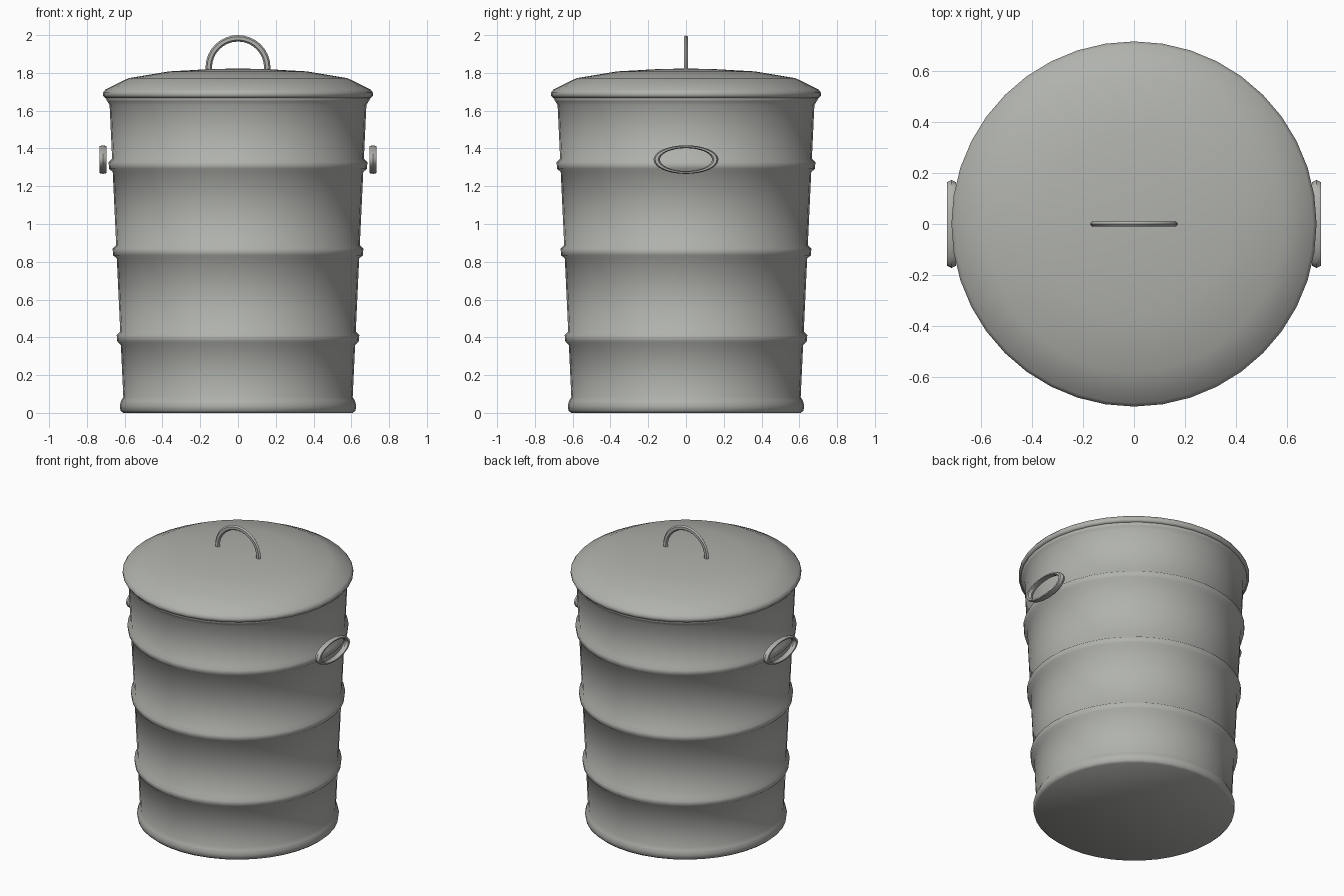
import bpy
import bmesh
from math import sin, cos, pi, radians

if "Cube" in bpy.data.objects:
    bpy.data.objects.remove(bpy.data.objects["Cube"])

SEG = 40

grey = bpy.data.materials.new("dull_metal")
grey.diffuse_color = (0.435, 0.445, 0.415, 1)
grey.use_nodes = True
grey.node_tree.nodes["Principled BSDF"].inputs["Base Color"].default_value = grey.diffuse_color


def make(name, verts, faces):
    me = bpy.data.meshes.new(name)
    me.from_pydata(verts, [], faces)
    me.materials.append(grey)
    bm = bmesh.new()
    bm.from_mesh(me)
    bmesh.ops.recalc_face_normals(bm, faces=bm.faces)
    for f in bm.faces:
        f.smooth = True
    bm.to_mesh(me)
    bm.free()
    ob = bpy.data.objects.new(name, me)
    bpy.context.collection.objects.link(ob)
    return ob


def lathe(name, profile, cap_first=False, cap_last=False):
    """Spin (radius, z) points around the z axis."""
    verts = [(r * sin(2 * pi * i / SEG), r * cos(2 * pi * i / SEG), z)
             for r, z in profile for i in range(SEG)]
    faces = []
    for k in range(len(profile) - 1):
        for i in range(SEG):
            j = (i + 1) % SEG
            a, b = k * SEG, (k + 1) * SEG
            faces.append((a + i, b + i, b + j, a + j))
    if cap_first:
        faces.append(tuple(range(SEG)))
    if cap_last:
        n = (len(profile) - 1) * SEG
        faces.append(tuple(range(n + SEG - 1, n - 1, -1)))
    return make(name, verts, faces)


def sweep(name, path, minor, depth, place, closed, sides=6):
    """Tube along (u, v, du, dv) points; place maps (u, v, depth) to space."""
    verts = []
    for u, v, du, dv in path:
        for s in range(sides):
            a = 2 * pi * s / sides
            verts.append(place(u + du * minor * cos(a), v + dv * minor * cos(a), depth * sin(a)))
    n = len(path)
    faces = []
    for k in range(n if closed else n - 1):
        a, b = k * sides, (k + 1) % n * sides
        for s in range(sides):
            t = (s + 1) % sides
            faces.append((a + s, b + s, b + t, a + t))
    if not closed:
        faces += [tuple(range(sides)), tuple(range((n - 1) * sides, n * sides))[::-1]]
    ob = make(name, verts, faces)
    bpy.ops.object.select_all(action='DESELECT')
    ob.select_set(True)
    bpy.context.view_layer.objects.active = ob
    bpy.ops.object.shade_smooth_by_angle(angle=radians(35))
    return ob


# Tapered body: foot, three ribs, flared rim
def wall(z):
    return 0.607 + 0.047 * (z - 0.08)


body = [(0.608, 0.0), (0.622, 0.012), (0.626, 0.04), (0.618, 0.065), (wall(0.085), 0.085)]
for zr in (0.395, 0.852, 1.31):
    for dz, bump in ((-0.035, 0), (-0.018, 0.018), (0.018, 0.02), (0.035, 0)):
        body.append((wall(zr + dz) + bump, zr + dz))
body += [(wall(1.63), 1.63), (0.692, 1.65), (0.702, 1.668), (0.69, 1.675)]
lathe("bin_body", body, cap_first=True)

# Domed lid with a rolled edge
lathe("lid", [(0.67, 1.672), (0.705, 1.668), (0.715, 1.68), (0.715, 1.695), (0.702, 1.712),
              (0.58, 1.772), (0.365, 1.808), (0.15, 1.82), (0.02, 1.823)], cap_last=True)

# Arched lid handle
R = 0.155
arch = [(R, 1.80, 1, 0)]
arch += [(R * cos(pi * i / 16), 1.828 + R * sin(pi * i / 16), cos(pi * i / 16), sin(pi * i / 16))
         for i in range(17)]
arch += [(-R, 1.80, -1, 0)]
sweep("lid_handle", arch, 0.017, 0.0115, lambda u, v, d: (u, d, v), False)

# Oval side handles
ring = []
for i in range(32):
    a = 2 * pi * i / 32
    ring.append((R * cos(a), 1.341 + 0.44 * R * sin(a), cos(a), 0.44 * sin(a)))
for side, label in ((1, "right"), (-1, "left")):
    sweep("side_handle_" + label, ring, 0.017, 0.0205,
          lambda u, v, d: (side * (0.715 + d), u, v), True)
